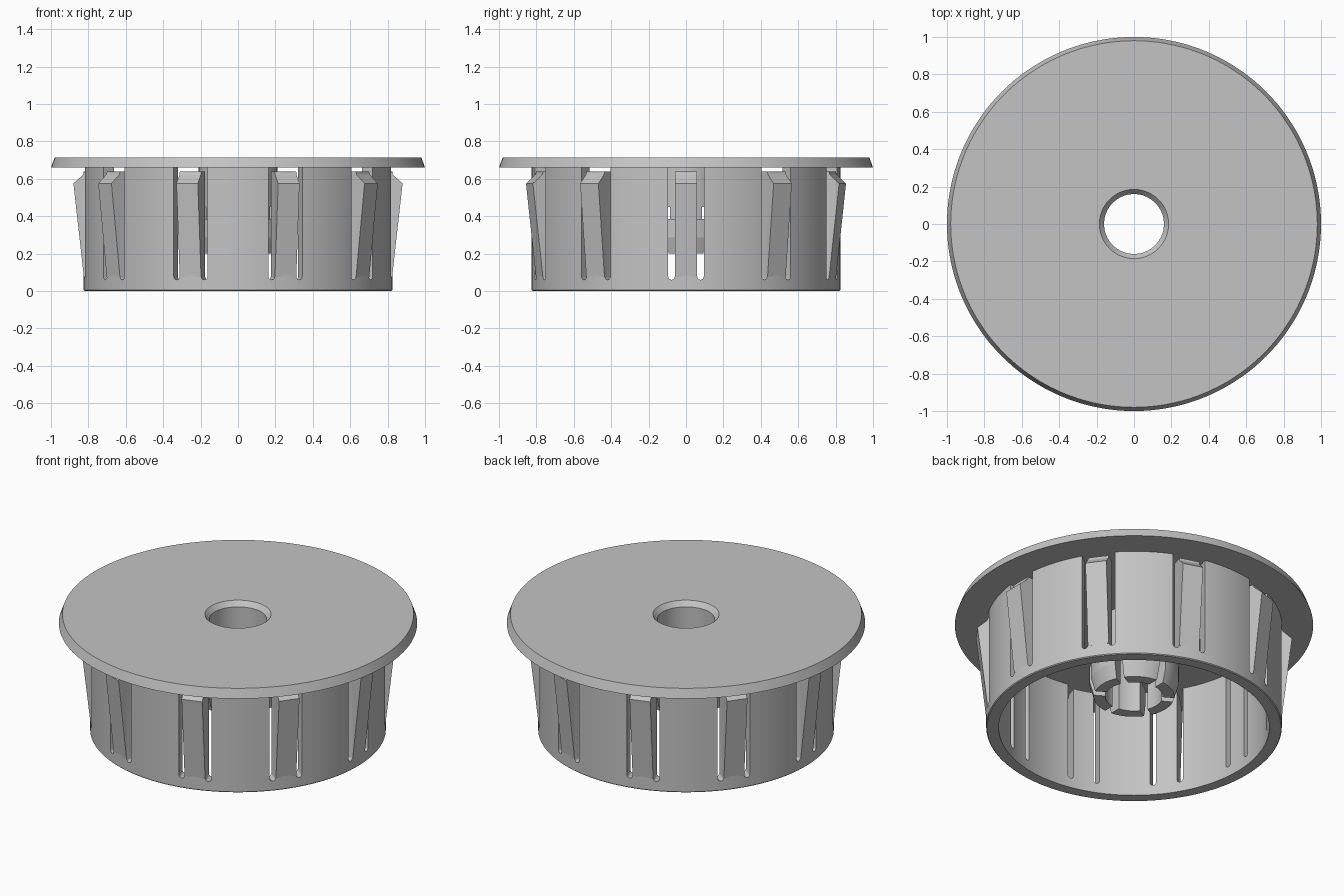
import bpy, bmesh, math
from mathutils import Matrix, Vector

cube = bpy.data.objects.get("Cube")
if cube:
    bpy.data.objects.remove(cube, do_unlink=True)

grey = bpy.data.materials.new("grey plastic")
grey.use_nodes = True
COLOUR = (0.55, 0.55, 0.55, 1)
grey.diffuse_color = COLOUR
grey.node_tree.nodes["Principled BSDF"].inputs["Base Color"].default_value = COLOUR


def finish(bm, name):
    """Turn a bmesh into a named grey object."""
    bmesh.ops.recalc_face_normals(bm, faces=bm.faces)
    mesh = bpy.data.meshes.new(name)
    bm.to_mesh(mesh)
    bm.free()
    mesh.materials.append(grey)
    obj = bpy.data.objects.new(name, mesh)
    bpy.context.collection.objects.link(obj)
    return obj


def lathe(name, profile, steps=144):
    """Revolve a closed (radius, z) profile around the z axis."""
    bm = bmesh.new()
    rings = []
    for i in range(steps):
        a = math.tau * i / steps
        rings.append([bm.verts.new((r * math.cos(a), r * math.sin(a), z)) for r, z in profile])
    n = len(profile)
    for i, ring in enumerate(rings):
        nxt = rings[(i + 1) % steps]
        for j in range(n):
            k = (j + 1) % n
            bm.faces.new((ring[j], nxt[j], nxt[k], ring[k]))
    return finish(bm, name)


def prisms(name, outline, depth, angles):
    """Extrude an outline of 3D points along depth, repeated around z."""
    bm = bmesh.new()
    for a in angles:
        turn = Matrix.Rotation(a, 3, "Z")
        face = bm.faces.new([bm.verts.new(turn @ Vector(p)) for p in outline])
        new = bmesh.ops.extrude_face_region(bm, geom=[face])["geom"]
        moved = [v for v in new if isinstance(v, bmesh.types.BMVert)]
        bmesh.ops.translate(bm, verts=moved, vec=turn @ Vector(depth))
    return finish(bm, name)


def select(obj):
    bpy.ops.object.select_all(action="DESELECT")
    obj.select_set(True)
    bpy.context.view_layer.objects.active = obj


def cut(obj, cutter):
    """Subtract the cutter and discard it."""
    mod = obj.modifiers.new("cut", "BOOLEAN")
    mod.operation = "DIFFERENCE"
    mod.solver = "EXACT"
    mod.object = cutter
    select(obj)
    bpy.ops.object.modifier_apply(modifier=mod.name)
    bpy.data.objects.remove(cutter, do_unlink=True)


clip_angles = [math.tau * i / 10 for i in range(10)]
CLIP, SLOT = 0.06, 0.095        # half widths of clip and of its opening
SLOT_LOW, CLIP_TOP, CAP_LOW = 0.06, 0.64, 0.66

# Cap disc with bevelled rim and countersunk hole
cap = lathe("cap_disc", [(0.16, CAP_LOW), (1, CAP_LOW), (0.98, 0.715), (0.185, 0.715), (0.16, 0.685)])

# Cylindrical skirt
skirt = lathe("skirt_wall", [(0.755, 0), (0.82, 0), (0.825, 0.005), (0.825, CAP_LOW + 0.005), (0.755, CAP_LOW + 0.005)])

# Round-ended slots that free each clip on both sides and above
rad = (SLOT - CLIP) / 2
half = [(SLOT, CAP_LOW + 0.02)]
for i in range(9):
    a = math.pi * i / 8
    half.append((CLIP + rad + rad * math.cos(a), SLOT_LOW + rad - rad * math.sin(a)))
half.append((CLIP, CLIP_TOP))
outline = half + [(-y, z) for y, z in reversed(half)]
cut(skirt, prisms("slot_cutter", [(0.7, y, z) for y, z in outline], (0.25, 0, 0), clip_angles))

# Outward wedges on the clips
wedge = [(0.8, 0.075), (0.824, 0.075), (0.88, 0.575), (0.828, 0.622), (0.822, CLIP_TOP), (0.8, CLIP_TOP)]
wedges = prisms("clip_wedges", [(r, -CLIP, z) for r, z in wedge], (0, 2 * CLIP, 0), clip_angles)

# Central hub with a barbed lip split into six fingers
hub = lathe("hub_tube", [(0.16, 0.2), (0.225, 0.2), (0.25, 0.285), (0.25, 0.385),
                         (0.21, 0.385), (0.21, CAP_LOW + 0.005), (0.16, CAP_LOW + 0.005)], 96)
slit = [(0.1, -0.022, 0.15), (0.1, 0.022, 0.15), (0.1, 0.022, 0.45), (0.1, -0.022, 0.45)]
cut(hub, prisms("slit_cutter", slit, (0.2, 0, 0), [math.tau * (i + 0.5) / 6 for i in range(6)]))

# Smooth round walls, keep edges crisp
for obj in (cap, skirt, hub):
    select(obj)
    bpy.ops.object.shade_smooth_by_angle(angle=math.radians(15))
